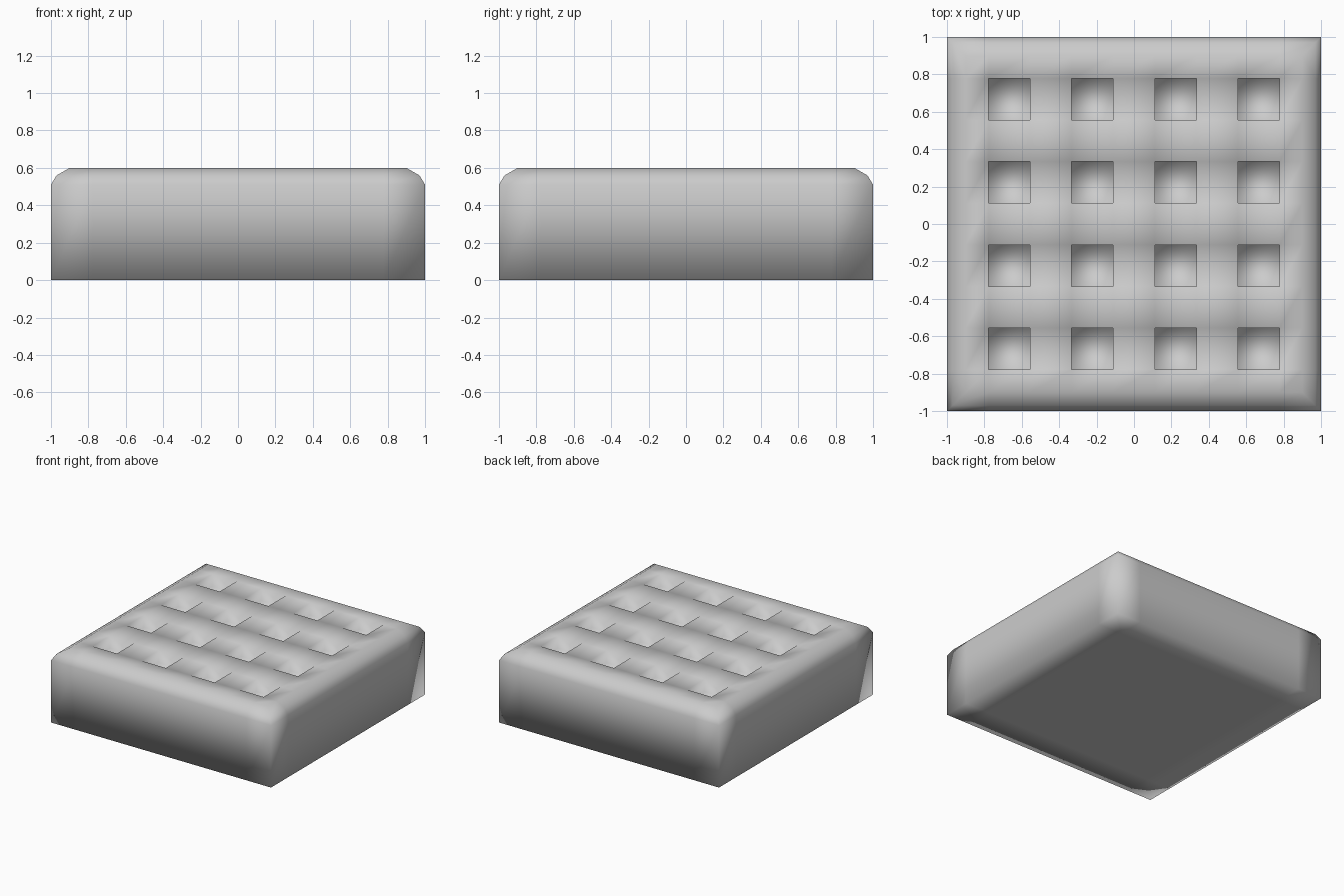
import bpy
import bmesh

if "Cube" in bpy.data.objects:
    bpy.data.objects.remove(bpy.data.objects["Cube"])

N = 9                      # cells per side
HEIGHT = 0.60
POCKET_DEPTH = 0.10
# rounded rim and wall: (half width, z)
PROFILE = [(0.9, HEIGHT), (0.97, 0.56), (1.0, 0.51), (1.0, 0.0)]


def place_rim(verts, half, z):
    """Move the outer loop to a new half width and height."""
    for v in verts:
        for axis in (0, 1):
            if abs(v.co[axis]) > 0.85:
                v.co[axis] = half if v.co[axis] > 0 else -half
        v.co.z = z


bm = bmesh.new()

# top surface
bmesh.ops.create_grid(bm, x_segments=N, y_segments=N, size=1.0)
for v in bm.verts:
    v.co.z = HEIGHT
pockets = []
for f in bm.faces:
    c = f.calc_center_median()
    i, j = (round((k + 1) * N / 2 - 0.5) for k in (c.x, c.y))
    if i % 2 == 1 and j % 2 == 1:
        pockets.append(f)

# rounded rim and side walls
rim = [e for e in bm.edges if e.is_boundary]
place_rim({v for e in rim for v in e.verts}, *PROFILE[0])
for half, z in PROFILE[1:]:
    new = bmesh.ops.extrude_edge_only(bm, edges=rim)["geom"]
    rim = [g for g in new if isinstance(g, bmesh.types.BMEdge)]
    place_rim([g for g in new if isinstance(g, bmesh.types.BMVert)], half, z)

# sunken square pockets
sunk = bmesh.ops.extrude_discrete_faces(bm, faces=pockets)["faces"]
for f in sunk:
    for v in f.verts:
        v.co.z = HEIGHT - POCKET_DEPTH

# flat underside
bmesh.ops.create_grid(bm, x_segments=N, y_segments=N, size=1.0)
bmesh.ops.remove_doubles(bm, verts=bm.verts[:], dist=0.001)
bmesh.ops.recalc_face_normals(bm, faces=bm.faces[:])
for f in bm.faces:
    f.smooth = True

mesh = bpy.data.meshes.new("pocketed_block")
bm.to_mesh(mesh)
bm.free()
block = bpy.data.objects.new("pocketed_block", mesh)
bpy.context.collection.objects.link(block)
